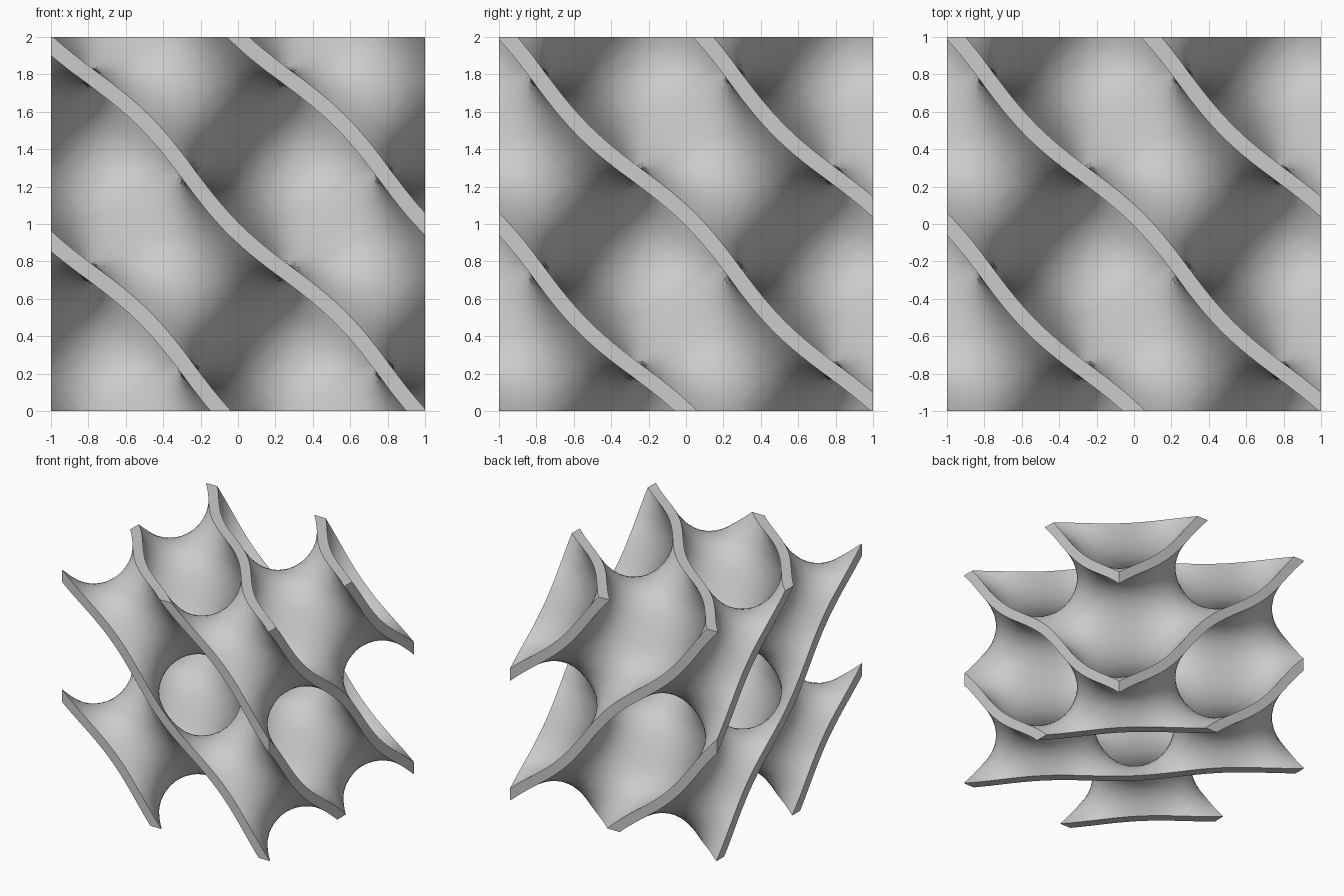
import bpy
import bmesh
from math import sin, cos
from mathutils import Vector

FREQ = 3.0      # radians per unit
LEVEL = 0.172   # half thickness of the wall, as a field value
CELLS = 50      # sampling cells per side
REACH = 1.12    # sampled half size, trimmed to 1 later

cube = bpy.data.objects.get("Cube")
if cube:
    bpy.data.objects.remove(cube, do_unlink=True)


def field(p):
    x, y, z = p * FREQ
    return sin(x + z) * cos(y) + cos(x - z) * sin(y)


def gradient(p):
    x, y, z = p * FREQ
    mixed = cos(x + z) * cos(y)
    turned = sin(x - z) * sin(y)
    return FREQ * Vector((mixed - turned,
                          cos(x - z) * cos(y) - sin(x + z) * sin(y),
                          mixed + turned))


def project(p, level):
    """Slide a point along the gradient onto a level of the field."""
    for _ in range(4):
        g = gradient(p)
        p = p + g * ((level - field(p)) / g.length_squared)
    return p


def middle_surface():
    """Cells crossed by the surface get a point; crossed grid edges get a quad."""
    step = 2 * REACH / CELLS
    span = range(CELLS + 1)
    grid = {(i, j, k): Vector((i, j, k)) * step - Vector((REACH,) * 3)
            for i in span for j in span for k in span}
    value = {key: field(p) for key, p in grid.items()}
    crossings, quads = {}, []
    for key, v in value.items():
        for axis in range(3):
            end = list(key)
            end[axis] += 1
            w = value.get(tuple(end))
            if w is None or (v < 0) == (w < 0):
                continue
            point = grid[key].lerp(grid[tuple(end)], v / (v - w))
            ring = []
            for db, dc in ((0, 0), (1, 0), (1, 1), (0, 1)):
                cell = list(key)
                cell[(axis + 1) % 3] -= db
                cell[(axis + 2) % 3] -= dc
                cell = tuple(cell)
                ring.append(cell)
                crossings.setdefault(cell, []).append(point)
            if all(0 <= c < CELLS for cell in ring for c in cell):
                quads.append(ring if v < 0 else ring[::-1])
    points = {cell: sum(ps, Vector()) / len(ps) for cell, ps in crossings.items()}
    return points, quads


def thick_wall(points, quads):
    """Two skins either side of the middle surface, joined along the border."""
    bm = bmesh.new()
    used = {cell for quad in quads for cell in quad}
    outer = {c: bm.verts.new(project(points[c], LEVEL)) for c in used}
    inner = {c: bm.verts.new(project(points[c], -LEVEL)) for c in used}
    sides = {(q[i - 1], q[i]) for q in quads for i in range(4)}
    for q in quads:
        bm.faces.new([outer[c] for c in q])
        bm.faces.new([inner[c] for c in reversed(q)])
    for a, b in sides:
        if (b, a) not in sides:
            bm.faces.new((outer[b], outer[a], inner[a], inner[b]))
    return bm


def trim_to_cube(bm):
    """Cut the six sides flat and cap the cut walls."""
    for axis in range(3):
        for sign in (-1, 1):
            normal = Vector()
            normal[axis] = sign
            cut = bmesh.ops.bisect_plane(
                bm, geom=bm.verts[:] + bm.edges[:] + bm.faces[:], dist=1e-5,
                plane_co=normal, plane_no=normal, clear_outer=True)
            rim = [e for e in cut["geom_cut"]
                   if isinstance(e, bmesh.types.BMEdge) and e.is_boundary]
            caps = bmesh.ops.holes_fill(bm, edges=rim, sides=0)["faces"]
            bmesh.ops.triangulate(bm, faces=caps)


# Porous wall block
bm = thick_wall(*middle_surface())
trim_to_cube(bm)
bmesh.ops.recalc_face_normals(bm, faces=bm.faces[:])
bmesh.ops.translate(bm, verts=bm.verts[:], vec=(0, 0, 1))
mesh = bpy.data.meshes.new("lattice_wall")
bm.to_mesh(mesh)
bm.free()
wall = bpy.data.objects.new("lattice_wall", mesh)
bpy.context.collection.objects.link(wall)

# Plain grey
grey = bpy.data.materials.new("light_grey")
grey.use_nodes = True
colour = (0.6, 0.6, 0.6, 1)
grey.diffuse_color = colour
grey.node_tree.nodes["Principled BSDF"].inputs["Base Color"].default_value = colour
mesh.materials.append(grey)

# Smooth walls with crisp cut rims
bpy.ops.object.select_all(action="DESELECT")
wall.select_set(True)
bpy.context.view_layer.objects.active = wall
bpy.ops.object.shade_smooth_by_angle(angle=0.7)
